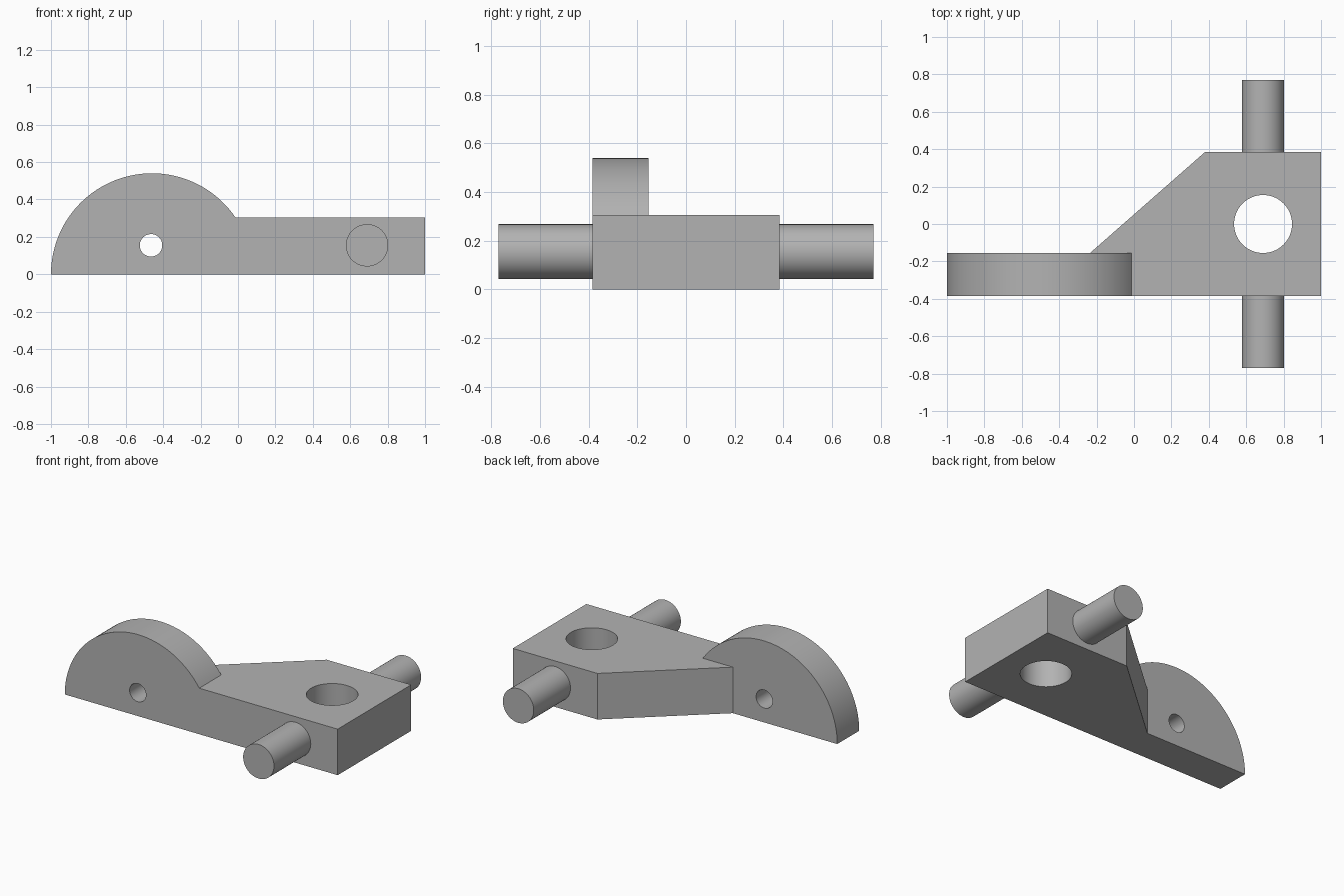
import bpy
import bmesh
from math import sin, cos, pi, asin
from mathutils import Matrix, Vector

if "Cube" in bpy.data.objects:
    bpy.data.objects.remove(bpy.data.objects["Cube"], do_unlink=True)

GREY = (0.45, 0.45, 0.45, 1)
steel = bpy.data.materials.new("plain grey")
steel.use_nodes = True
steel.diffuse_color = GREY
steel.node_tree.nodes["Principled BSDF"].inputs["Base Color"].default_value = GREY

THICK = 0.305     # height of the block
HALF = 0.385      # half depth of the block
INNER = -0.155    # back face of the side plate
AXIS_Z = 0.155    # height of pins and small hole
PIVOT_X = 0.69    # pins and large hole


def finish(name, bm):
    bmesh.ops.recalc_face_normals(bm, faces=bm.faces)
    mesh = bpy.data.meshes.new(name)
    bm.to_mesh(mesh)
    bm.free()
    mesh.materials.append(steel)
    obj = bpy.data.objects.new(name, mesh)
    bpy.context.collection.objects.link(obj)
    return obj


def prism(name, points, offset):
    bm = bmesh.new()
    face = bm.faces.new([bm.verts.new(p) for p in points])
    new = bmesh.ops.extrude_face_region(bm, geom=[face])["geom"]
    verts = [v for v in new if isinstance(v, bmesh.types.BMVert)]
    bmesh.ops.translate(bm, verts=verts, vec=Vector(offset))
    return finish(name, bm)


def cylinder(name, centre, radius, length, along_y):
    bm = bmesh.new()
    turn = Matrix.Rotation(pi / 2, 4, "X") if along_y else Matrix.Identity(4)
    bmesh.ops.create_cone(bm, cap_ends=True, segments=64, radius1=radius,
                          radius2=radius, depth=length,
                          matrix=Matrix.Translation(centre) @ turn)
    return finish(name, bm)


def smooth(obj):
    bpy.ops.object.select_all(action="DESELECT")
    obj.select_set(True)
    bpy.context.view_layer.objects.active = obj
    bpy.ops.object.shade_smooth_by_angle(angle=pi / 6)


def combine(target, tool, operation):
    mod = target.modifiers.new(operation.lower(), "BOOLEAN")
    mod.operation = operation
    mod.solver = "EXACT"
    mod.object = tool
    bpy.ops.object.select_all(action="DESELECT")
    target.select_set(True)
    bpy.context.view_layer.objects.active = target
    bpy.ops.object.modifier_apply(modifier=mod.name)
    bpy.data.objects.remove(tool, do_unlink=True)


# Block with one slanted side
outline = [(-0.235, -HALF), (1, -HALF), (1, HALF), (0.38, HALF), (-0.235, INNER)]
body = prism("bracket_body", [(x, y, 0) for x, y in outline], (0, 0, THICK))

# Rounded side plate, its arc ending at the top of the block
R, CX = 0.54, -0.46
end = asin(THICK / R)
STEPS = 64
arc = [pi + (end - pi) * i / STEPS for i in range(STEPS + 1)]
profile = [(CX + R * cos(a), -HALF, R * sin(a)) for a in arc]
profile.append((profile[-1][0], -HALF, 0))
plate = prism("side_plate", profile, (0, INNER + HALF, 0))
combine(body, plate, "UNION")

# Through holes
combine(body, cylinder("large_hole", (PIVOT_X, 0, AXIS_Z), 0.155, 1, False), "DIFFERENCE")
combine(body, cylinder("small_hole", (CX - 0.005, -0.27, AXIS_Z), 0.06, 1, True), "DIFFERENCE")
smooth(body)

# Pins on the front and back of the block
PIN = 0.385
for name, side in (("front_pin", -1), ("back_pin", 1)):
    smooth(cylinder(name, (PIVOT_X, side * (HALF + PIN / 2), AXIS_Z), 0.113, PIN, True))
